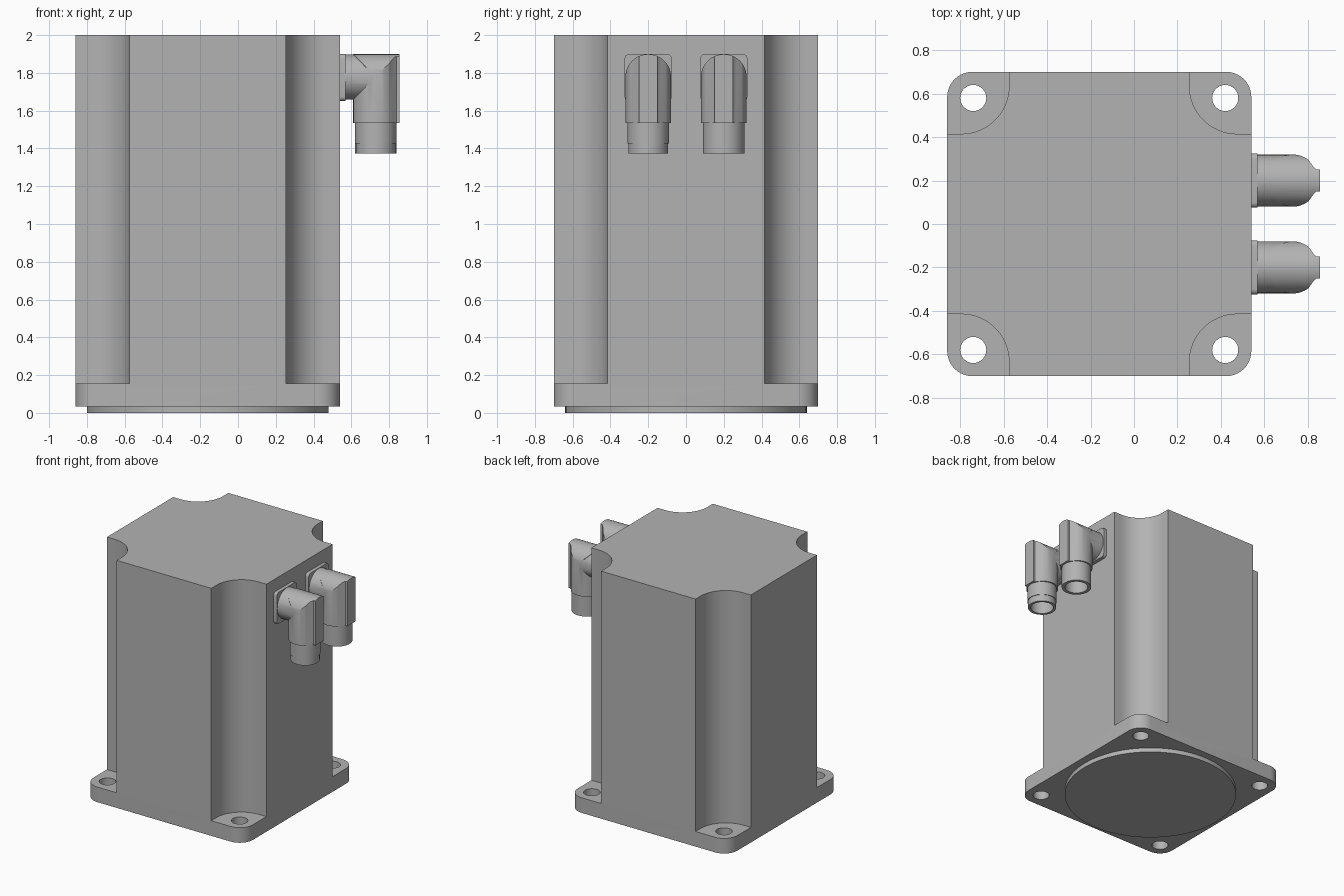
import bpy, bmesh, math
from mathutils import Matrix, Vector

if "Cube" in bpy.data.objects:
    bpy.data.objects.remove(bpy.data.objects["Cube"])

grey = bpy.data.materials.new("machined grey")
grey.use_nodes = True
grey.diffuse_color = (0.45, 0.45, 0.45, 1)
grey.node_tree.nodes["Principled BSDF"].inputs["Base Color"].default_value = (0.45, 0.45, 0.45, 1)

CX = -0.16          # centre of the motor body
HALF = 0.70         # half width of the body
ALONG_X = Matrix(((0, 0, 1, 0), (1, 0, 0, 0), (0, 1, 0, 0), (0, 0, 0, 1)))  # (u, v, w) -> (y, z, x)


def arc(cx, cy, r, a0, a1, n):
    return [(cx + r * math.cos(math.radians(a0 + (a1 - a0) * i / n)),
             cy + r * math.sin(math.radians(a0 + (a1 - a0) * i / n))) for i in range(n + 1)]


def circle(cx, cy, r, n=48):
    return arc(cx, cy, r, 0, 360, n)[:-1]


def rounded_rect(cx, cy, half, r, n=10):
    pts = []
    for k, (sx, sy) in enumerate(((1, 1), (-1, 1), (-1, -1), (1, -1))):
        pts += arc(cx + sx * (half - r), cy + sy * (half - r), r, 90 * k, 90 * k + 90, n)
    return pts


def prism(name, pts, w0, w1, matrix=Matrix()):
    """Extrude a flat outline from w0 to w1."""
    bm = bmesh.new()
    face = bm.faces.new([bm.verts.new((u, v, w0)) for u, v in pts])
    out = bmesh.ops.extrude_face_region(bm, geom=[face])
    top = [g for g in out["geom"] if isinstance(g, bmesh.types.BMVert)]
    bmesh.ops.translate(bm, verts=top, vec=Vector((0, 0, w1 - w0)))
    bm.transform(matrix)
    bmesh.ops.recalc_face_normals(bm, faces=bm.faces)
    mesh = bpy.data.meshes.new(name)
    bm.to_mesh(mesh)
    bm.free()
    mesh.materials.append(grey)
    obj = bpy.data.objects.new(name, mesh)
    bpy.context.collection.objects.link(obj)
    return obj


def select(obj):
    bpy.ops.object.select_all(action="DESELECT")
    obj.select_set(True)
    bpy.context.view_layer.objects.active = obj


def combine(obj, other, operation):
    """Apply a boolean and discard the helper."""
    mod = obj.modifiers.new("cut", "BOOLEAN")
    mod.operation, mod.object, mod.solver = operation, other, "EXACT"
    select(obj)
    bpy.ops.object.modifier_apply(modifier=mod.name)
    bpy.data.objects.remove(other)


def smooth(obj):
    select(obj)
    bpy.ops.object.shade_smooth_by_angle(angle=math.radians(25))


# Housing with flange: one block, notched at each corner and drilled
housing = prism("motor_housing", rounded_rect(CX, 0, HALF, 0.115), 0.035, 2.0)
NOTCH, FILLET = 0.285, 0.22
for sx in (1, -1):
    for sy in (1, -1):
        inner, far = HALF - NOTCH, HALF + 0.1
        outline = [(far, far), (inner, far)]
        outline += arc(inner + FILLET, inner + FILLET, FILLET, 180, 270, 16)
        outline += [(far, inner)]
        notch = prism("notch_cutter", [(CX + sx * x, sy * y) for x, y in outline], 0.155, 2.2)
        combine(housing, notch, "DIFFERENCE")
        hole = prism("hole_cutter", circle(CX + sx * 0.58, sy * 0.58, 0.06, 32), -0.1, 0.4)
        combine(housing, hole, "DIFFERENCE")
smooth(housing)

# Locating disc under the flange
pilot = prism("pilot_disc", circle(CX, 0, 0.64, 96), 0, 0.036)
smooth(pilot)

# Two angled cable connectors on the right-hand wall
PX, PZ, R = 0.73, 1.778, 0.12
for side, y in (("front", -0.2), ("back", 0.2)):
    plate = prism(side + "_connector_plate", rounded_rect(y, 1.775, 0.125, 0.025, 5),
                  0.539, 0.568, ALONG_X)
    smooth(plate)

    # Downward leg with a flat nose, its top rounded to match the barrel
    half_outline = arc(PX, 0, R, 180, 52, 22) + [(0.825, 0.065), (0.84, 0.05), (0.856, 0.05)]
    outline = [(x, y + v) for x, v in half_outline]
    outline += [(x, y - v) for x, v in reversed(half_outline[1:])]
    elbow = prism(side + "_connector_elbow", outline, 1.535, 1.95)
    dome = arc(y, PZ, R + 0.001, 0, 180, 32) + [(y - R - 0.001, 1.4), (y + R + 0.001, 1.4)]
    combine(elbow, prism("dome_cutter", dome, 0.5, 1.0, ALONG_X), "INTERSECT")
    barrel = prism("barrel", circle(y, PZ, R - 0.001, 64), 0.56, PX, ALONG_X)
    combine(elbow, barrel, "UNION")
    smooth(elbow)

    # Hollow socket at the bottom; the front one has a stepped rim
    rim = 1.425 if side == "front" else 1.372
    socket = prism(side + "_connector_socket", circle(PX, y, 0.11), rim, 1.54)
    if side == "front":
        combine(socket, prism("rim", circle(PX, y, 0.105), 1.372, 1.45), "UNION")
    combine(socket, prism("bore_cutter", circle(PX, y, 0.085), 1.3, 1.5), "DIFFERENCE")
    smooth(socket)
